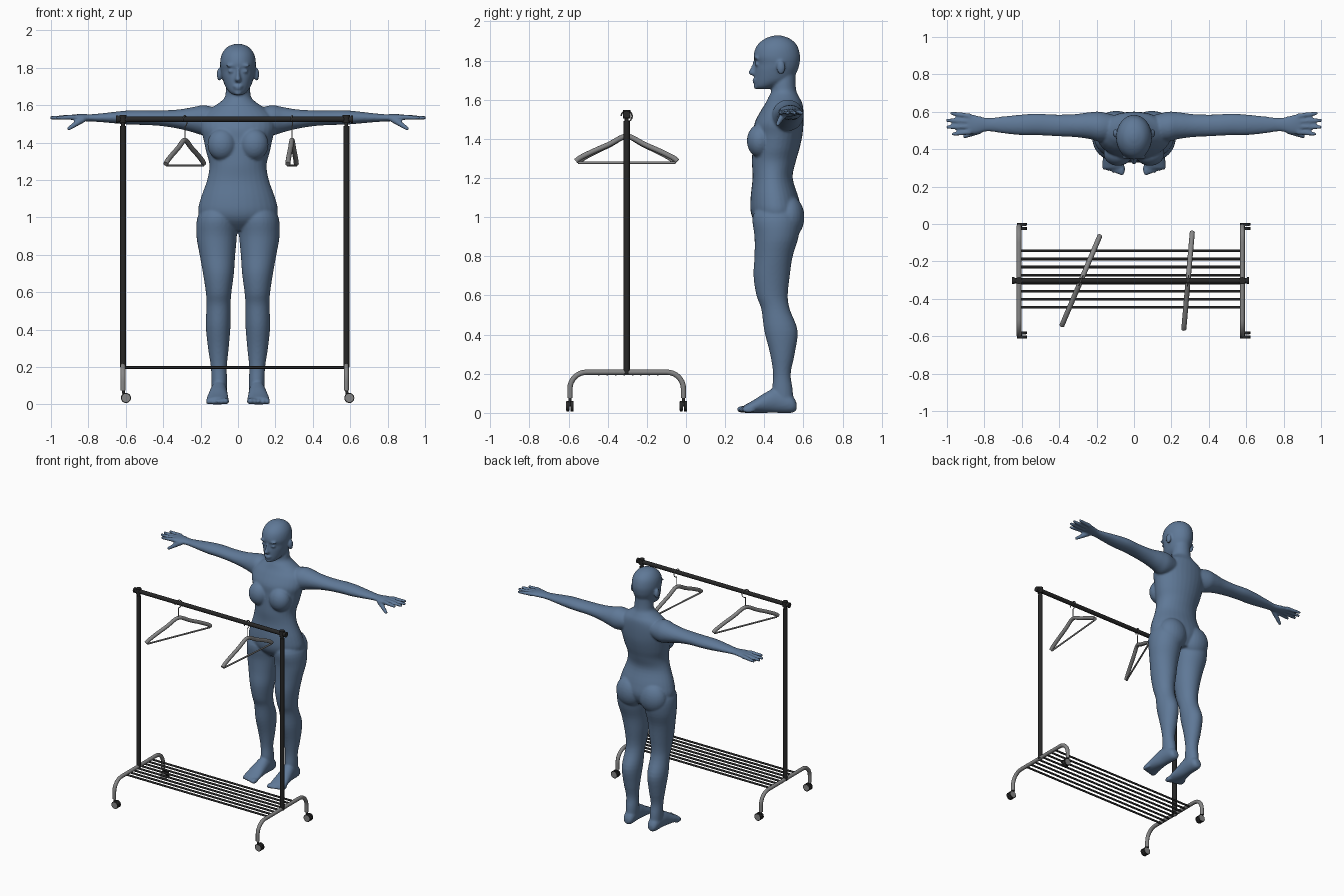
import bpy, bmesh
from math import sin, cos, pi, radians
from mathutils import Vector, Matrix

cube = bpy.data.objects.get("Cube")
if cube:
    bpy.data.objects.remove(cube, do_unlink=True)


def material(name, *rgb):
    mat = bpy.data.materials.new(name)
    mat.use_nodes = True
    mat.diffuse_color = (*rgb, 1)
    mat.node_tree.nodes["Principled BSDF"].inputs["Base Color"].default_value = (*rgb, 1)
    return mat


blue = material("slate_blue", .115, .19, .31)
black = material("black_metal", .02, .02, .02)
grey = material("grey_metal", .24, .24, .24)


def finish(bm, name, mat):
    bmesh.ops.recalc_face_normals(bm, faces=bm.faces)
    mesh = bpy.data.meshes.new(name)
    bm.to_mesh(mesh)
    bm.free()
    mesh.materials.append(mat)
    mesh.shade_smooth()
    mesh.set_sharp_from_angle(angle=radians(40))
    obj = bpy.data.objects.new(name, mesh)
    bpy.context.collection.objects.link(obj)
    return obj


def rod(bm, start, end, radius, end_radius=None, sides=16):
    start, end = Vector(start), Vector(end)
    step = end - start
    turn = step.to_track_quat('Z', 'Y').to_matrix().to_4x4()
    bmesh.ops.create_cone(bm, cap_ends=True, segments=sides, radius1=radius,
                          radius2=end_radius or radius, depth=step.length,
                          matrix=Matrix.Translation((start + end) / 2) @ turn)


def ball(bm, centre, size):
    bmesh.ops.create_uvsphere(bm, u_segments=24, v_segments=16, radius=1,
                              matrix=Matrix.Translation(centre) @ Matrix.Diagonal((*size, 1)))


def spline(rows, steps=4):
    """Smooth interpolation through table rows."""
    rows = [Vector(r) for r in rows]
    padded = [rows[0]] + rows + [rows[-1]]
    for p, q, r, s in zip(padded, padded[1:], padded[2:], padded[3:]):
        for i in range(steps):
            t = i / steps
            yield (q * 2 + (r - p) * t + (p * 2 - q * 5 + r * 4 - s) * t**2
                   + (q * 3 - p - r * 3 + s) * t**3) / 2
    yield rows[-1]


def loft(bm, axis, rows, side=1, sides=32):
    """Skin elliptical sections; each row is position, then two extents across."""
    rings = []
    for t, a0, a1, b0, b1 in spline(rows):
        ring = []
        for i in range(sides):
            turn = 2 * pi * i / sides
            a = (a0 + a1) / 2 + (a1 - a0) / 2 * cos(turn)
            b = (b0 + b1) / 2 + (b1 - b0) / 2 * sin(turn)
            x, y, z = {'x': (t, a, b), 'y': (a, t, b), 'z': (a, b, t)}[axis]
            ring.append(bm.verts.new((x * side, y, z)))
        rings.append(ring)
    for low, high in zip(rings, rings[1:]):
        for i in range(sides):
            j = (i + 1) % sides
            bm.faces.new((low[i], low[j], high[j], high[i]))
    bm.faces.new(rings[0])
    bm.faces.new(rings[-1])


def tube(name, points, radius, mat):
    curve = bpy.data.curves.new(name, 'CURVE')
    curve.dimensions = '3D'
    curve.bevel_depth, curve.bevel_resolution = radius, 4
    curve.use_fill_caps = True
    path = curve.splines.new('POLY')
    path.points.add(len(points) - 1)
    for point, co in zip(path.points, points):
        point.co = (*co, 1)
    path.use_smooth = True
    curve.materials.append(mat)
    obj = bpy.data.objects.new(name, curve)
    bpy.context.collection.objects.link(obj)


# Figure: torso, neck and head as centred sections (height, half width, front, back)
torso = [(.93, .08, .4, .55), (.98, .185, .35, .58), (1.03, .213, .33, .59),
         (1.1, .2, .33, .575), (1.2, .165, .34, .545), (1.28, .153, .337, .56),
         (1.35, .17, .34, .58), (1.42, .185, .345, .595), (1.48, .2, .35, .6),
         (1.54, .19, .38, .6), (1.58, .15, .405, .595), (1.61, .105, .42, .58),
         (1.64, .072, .435, .565), (1.68, .065, .44, .56), (1.74, .06, .45, .56)]
head = [(1.655, .025, .365, .42), (1.67, .046, .353, .47), (1.7, .068, .35, .54),
        (1.75, .085, .35, .57), (1.785, .092, .353, .58), (1.82, .096, .345, .583),
        (1.86, .091, .354, .575), (1.89, .077, .374, .558), (1.915, .052, .41, .525),
        (1.928, .015, .45, .485)]
nose = [(1.722, .01, .337, .38), (1.737, .018, .317, .38),
        (1.76, .011, .329, .38), (1.8, .008, .345, .38)]
body = bmesh.new()
for table in (torso, head, nose):
    loft(body, 'z', [(z, -w, w, front, back) for z, w, front, back in table])
ball(body, (0, .352, 1.702), (.027, .014, .006))
ball(body, (0, .352, 1.69), (.022, .013, .006))
ball(body, (0, .362, 1.668), (.022, .016, .016))

leg = [(1.08, .03, .17, .38, .55), (1, .002, .217, .34, .585), (.9, .006, .222, .35, .575),
       (.8, .015, .205, .35, .545), (.7, .022, .187, .345, .53), (.6, .035, .172, .36, .52),
       (.53, .04, .168, .385, .53), (.42, .04, .172, .4, .57), (.3, .05, .16, .43, .555),
       (.2, .06, .145, .445, .535), (.12, .058, .142, .44, .545), (.04, .06, .14, .44, .55)]
foot = [(.565, .08, .12, .015, .05), (.54, .062, .138, 0, .09), (.46, .058, .147, 0, .125),
        (.4, .055, .157, 0, .1), (.34, .05, .168, 0, .062), (.295, .052, .168, 0, .038)]
arm = [(.1, .45, .58, 1.46, 1.58), (.18, .44, .6, 1.44, 1.6), (.24, .455, .597, 1.455, 1.59),
       (.32, .465, .587, 1.475, 1.577), (.42, .47, .585, 1.49, 1.572),
       (.52, .475, .59, 1.495, 1.573), (.6, .475, .585, 1.498, 1.571),
       (.7, .485, .575, 1.507, 1.56), (.78, .495, .567, 1.513, 1.552),
       (.84, .482, .58, 1.515, 1.553), (.885, .477, .592, 1.52, 1.55)]
for side in (1, -1):
    loft(body, 'z', leg, side)
    loft(body, 'y', foot, side)
    loft(body, 'x', arm, side)
    # Bust, buttocks, ears, brows and eyes
    ball(body, (side * .085, .378, 1.39), (.078, .067, .085))
    ball(body, (side * .095, .525, 1), (.105, .08, .11))
    ball(body, (side * .1, .485, 1.765), (.013, .022, .036))
    ball(body, (side * .036, .358, 1.812), (.03, .012, .009))
    ball(body, (side * .036, .362, 1.782), (.018, .012, .009))
    # Toes shrink outwards
    for i in range(5):
        ball(body, (side * (.066 + .023 * i), .292 + .007 * i, .018 - .001 * i),
             (.018 if i == 0 else .013, .034, .018 - .001 * i))
    # Fingers spread from the palm, and the thumb drops forward
    for i, reach in enumerate((.965, .995, .998, .975)):
        base = (side * .875, .492 + .028 * i, 1.536)
        tip = (side * reach, .481 + .037 * i, 1.533)
        rod(body, base, tip, .015, .01)
        ball(body, tip, (.01, .01, .01))
    thumb = (side * .905, .468, 1.475)
    rod(body, (side * .825, .5, 1.528), thumb, .019, .011)
    ball(body, thumb, (.011, .011, .011))
figure = finish(body, "standing_figure", blue)
skin = figure.modifiers.new("Fuse", 'REMESH')
skin.mode = 'VOXEL'
skin.voxel_size = .007
skin.use_smooth_shade = True
soften = figure.modifiers.new("Soften", 'SMOOTH')
soften.factor, soften.iterations = .5, 4

# Clothes rack: hanging rail with end caps
MID = -.303
LEFT, RIGHT = -.615, .579
rail = bmesh.new()
rod(rail, (-.645, MID, 1.525), (.61, MID, 1.525), .015)
for x in (-.645, .61):
    rod(rail, (x - .006, MID, 1.525), (x + .006, MID, 1.525), .019)
finish(rail, "hanging_rail", black)

# Posts, curved feet and casters
for label, x in (("right", LEFT), ("left", RIGHT)):
    post = bmesh.new()
    rod(post, (x, MID, .2), (x, MID, 1.49), .016)
    rod(post, (x, MID, 1.48), (x, MID, 1.53), .01)
    rod(post, (x, MID, 1.505), (x, MID, 1.547), .019)
    finish(post, label + "_post", black)

    bend, half = .085, .29
    arc = [(half - bend + bend * cos(a), .208 - bend + bend * sin(a))
           for a in (pi / 2 * i / 8 for i in range(9))]
    profile = [(half, .075)] + arc
    path = [(x, MID - y, z) for y, z in profile]
    path += [(x, MID + y, z) for y, z in reversed(profile)]
    tube(label + "_foot_tube", path, .0135, grey)

    tyres, hubs = bmesh.new(), bmesh.new()
    for y in (MID - half, MID + half):
        for offset in (-.011, .011):
            c = y + offset
            rod(tyres, (x + .016, c - .007, .035), (x + .016, c + .007, .035), .027, sides=24)
            rod(hubs, (x + .016, c - .008, .035), (x + .016, c + .008, .035), .022, sides=24)
        rod(tyres, (x + .008, y, .035), (x, y, .085), .008)
    finish(tyres, label + "_caster_tyres", black)
    finish(hubs, label + "_caster_hubs", grey)

# Shelf of slim bars
shelf = bmesh.new()
for i in range(8):
    y = -.445 + i * .043
    rod(shelf, (LEFT, y, .198), (RIGHT, y, .198), .007, sides=12)
finish(shelf, "shelf_bars", black)

# Hangers turned on the rail
shoulder = [(.26, 1.286), (.235, 1.305), (.17, 1.337), (.09, 1.372), (.03, 1.405), (0, 1.412)]
for label, x, yaw in (("right", -.284, radians(67)), ("left", .289, radians(85))):
    def place(points):
        return [(x + u * cos(yaw), MID + u * sin(yaw), z) for u, z in points]
    arms = [(-u, z) for u, z in shoulder] + shoulder[-2::-1]
    tube(label + "_hanger_arms", place(list(spline(arms))), .0135, grey)
    tube(label + "_hanger_bar", place([(-.25, 1.278), (.25, 1.278)]), .006, grey)
    ring = [(.029 * sin(a), 1.516 - .029 * cos(a)) for a in (pi * i / 12 for i in range(19))]
    tube(label + "_hanger_hook", place([(0, 1.41)] + ring), .003, grey)
